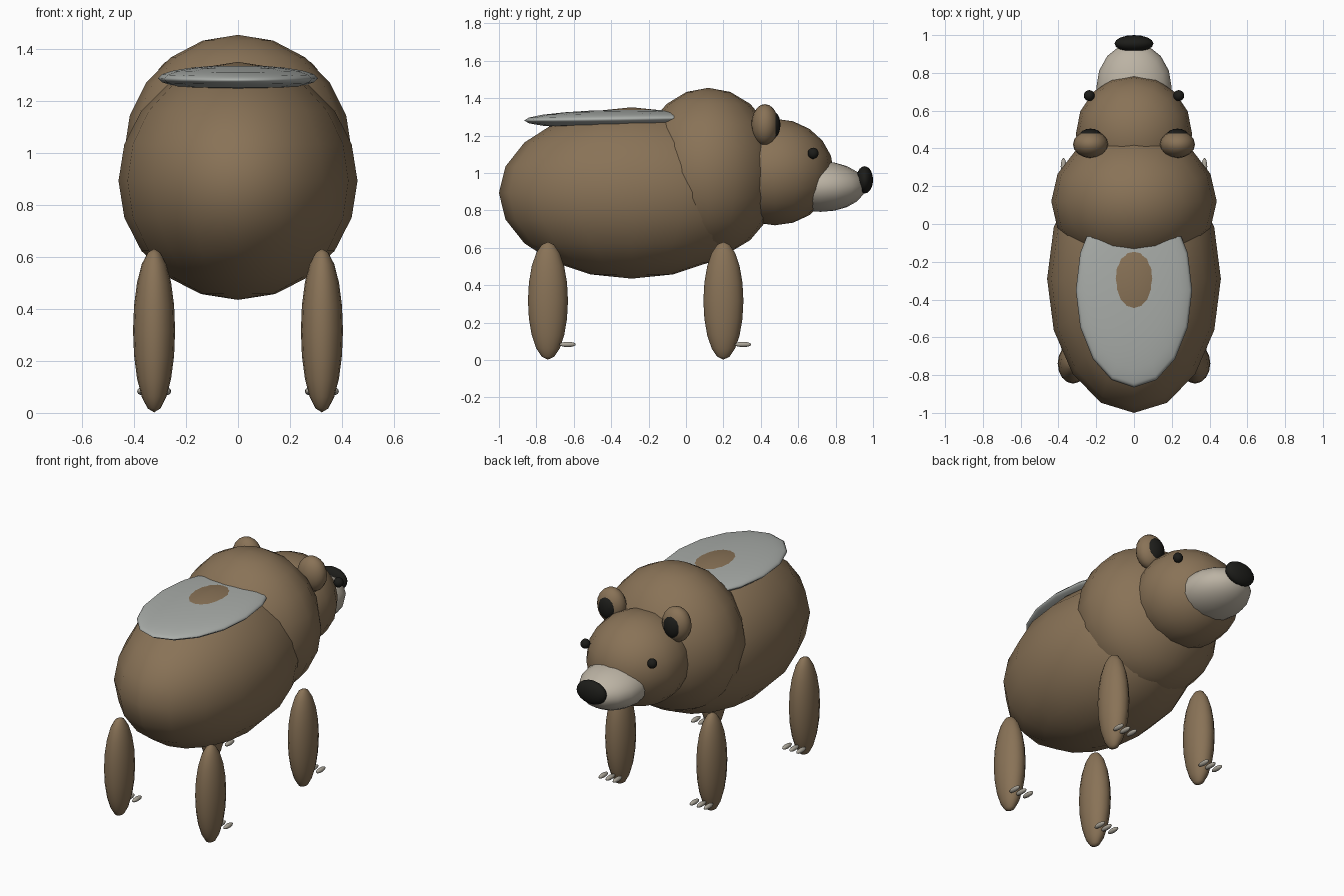
import bpy
import math

if "Cube" in bpy.data.objects:
    bpy.data.objects.remove(bpy.data.objects["Cube"])


def material(name, rgb):
    m = bpy.data.materials.new(name)
    m.diffuse_color = (*rgb, 1)
    m.use_nodes = True
    m.node_tree.nodes["Principled BSDF"].inputs["Base Color"].default_value = m.diffuse_color
    return m


fur = material("fur_brown", (0.25, 0.17, 0.095))
silver = material("silver_fur", (0.40, 0.42, 0.40))
cream = material("cream", (0.50, 0.45, 0.37))
black = material("black", (0.012, 0.012, 0.010))
horn = material("claw", (0.42, 0.39, 0.33))


def ball(name, centre, radii, mat, segments=16, rings=10, tilt=0.0):
    """Smooth low-poly ellipsoid with its poles on z."""
    bpy.ops.mesh.primitive_uv_sphere_add(segments=segments, ring_count=rings,
                                         radius=1, location=centre,
                                         rotation=(tilt, 0, 0))
    ob = bpy.context.object
    ob.name = name
    ob.scale = radii
    ob.data.materials.append(mat)
    bpy.ops.object.shade_smooth()
    return ob


# Trunk, shoulder hump and silver back patch
ball("body", (0, -0.29, 0.893), (0.46, 0.71, 0.458), fur)
ball("shoulder_hump", (0, 0.12, 1.005), (0.438, 0.38, 0.45), fur)
ball("back_patch", (0, -0.35, 1.288), (0.308, 0.515, 0.05), silver, tilt=0.015)

# Head, muzzle and nose
ball("head", (0, 0.475, 1.005), (0.308, 0.315, 0.285), fur)
ball("muzzle", (0, 0.72, 0.927), (0.2, 0.24, 0.135), cream)
ball("nose", (0, 0.955, 0.963), (0.103, 0.045, 0.073), black)

for side, s in (("left", -1), ("right", 1)):
    # Eyes and ears
    ball(f"eye_{side}", (s * 0.237, 0.68, 1.105), (0.029, 0.029, 0.03), black)
    ball(f"ear_{side}", (s * 0.23, 0.422, 1.258), (0.093, 0.073, 0.11), fur)
    ball(f"inner_ear_{side}", (s * 0.23, 0.468, 1.258), (0.058, 0.037, 0.07), black)

    # Legs with three claws each
    for end, y in (("back", -0.738), ("front", 0.2)):
        ball(f"{end}_leg_{side}", (s * 0.323, y, 0.317), (0.081, 0.107, 0.315), fur)
        for i in (-1, 0, 1):
            ball(f"{end}_claw_{side}_{i + 2}",
                 (s * 0.323 + i * 0.05, y + 0.105, 0.083),
                 (0.015, 0.044, 0.014), horn)
